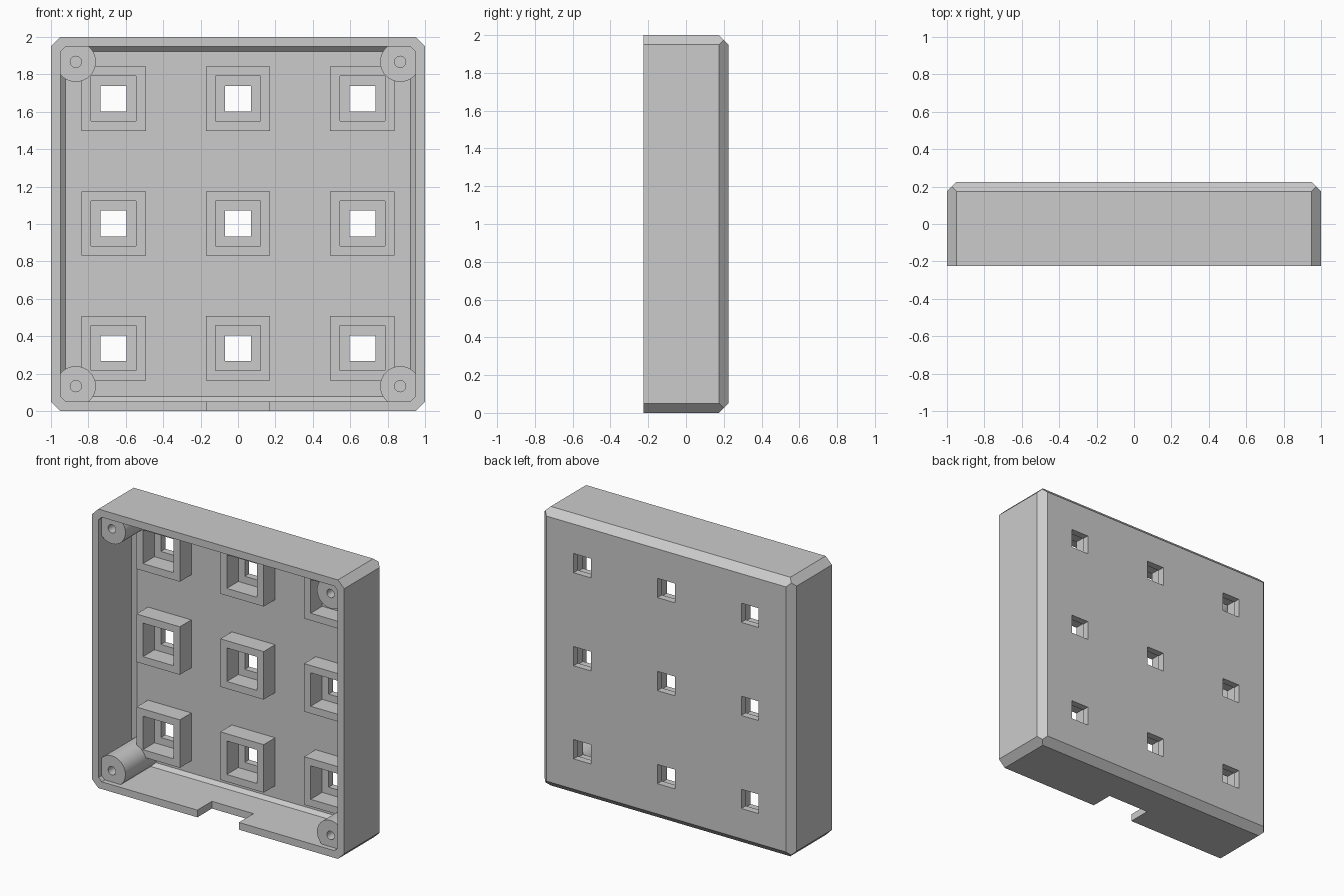
import bpy
import bmesh
from math import pi
from mathutils import Matrix, Vector

cube = bpy.data.objects.get("Cube")
if cube:
    bpy.data.objects.remove(cube, do_unlink=True)

FRONT, BACK, FLOOR = -0.225, 0.225, 0.175
MID = 1.0  # height of the case centre

grey = bpy.data.materials.new("plain_grey")
grey.use_nodes = True
colour = (0.6, 0.6, 0.6, 1)
grey.diffuse_color = colour
grey.node_tree.nodes["Principled BSDF"].inputs["Base Color"].default_value = colour


def finish(bm, name):
    bmesh.ops.recalc_face_normals(bm, faces=bm.faces)
    mesh = bpy.data.meshes.new(name)
    bm.to_mesh(mesh)
    bm.free()
    mesh.materials.append(grey)
    obj = bpy.data.objects.new(name, mesh)
    bpy.context.collection.objects.link(obj)
    return obj


def add_box(bm, x, z, half_x, half_z, y0, y1):
    matrix = Matrix.Translation((x, (y0 + y1) / 2, z)) @ Matrix.Diagonal(
        (2 * half_x, y1 - y0, 2 * half_z, 1))
    bmesh.ops.create_cube(bm, size=1, matrix=matrix)


def add_cylinder(bm, x, z, radius, y0, y1, sides):
    matrix = Matrix.Translation((x, (y0 + y1) / 2, z)) @ Matrix.Rotation(pi / 2, 4, "X")
    bmesh.ops.create_cone(bm, cap_ends=True, segments=sides, radius1=radius,
                          radius2=radius, depth=y1 - y0, matrix=matrix)


def chamfered_block(name, half, y0, y1, cut):
    """Box with its four long edges and its back edges planed off at 45 degrees."""
    bm = bmesh.new()
    add_box(bm, 0, MID, half, half, y0, y1)
    planes = []
    for s in (-1, 1):
        planes += [(s, 0, 1), (s, 0, -1), (s, 1, 0), (0, 1, s)]
    for n in planes:
        corner = Vector((n[0] * half, n[1] * y1, MID + n[2] * half))
        normal = Vector(n)
        result = bmesh.ops.bisect_plane(
            bm, geom=bm.verts[:] + bm.edges[:] + bm.faces[:],
            plane_co=corner - normal * cut / 2, plane_no=normal, clear_outer=True)
        rim = [e for e in result["geom_cut"] if isinstance(e, bmesh.types.BMEdge)]
        bmesh.ops.edgenet_fill(bm, edges=rim)
    return finish(bm, name)


def combine(target, tool, operation):
    mod = target.modifiers.new(operation.lower(), "BOOLEAN")
    mod.object, mod.operation, mod.solver = tool, operation, "EXACT"
    bpy.context.view_layer.objects.active = target
    bpy.ops.object.modifier_apply(modifier=mod.name)
    bpy.data.objects.remove(tool, do_unlink=True)


# Open-fronted shell
case = chamfered_block("case", 1.0, FRONT, BACK, 0.05)
combine(case, chamfered_block("cavity", 0.948, FRONT - 0.1, FLOOR, 0.025), "DIFFERENCE")

# Nine square sockets and four corner screw posts
sockets = [(i * 0.665, MID + 0.003 + k * 0.667) for i in (-1, 0, 1) for k in (-1, 0, 1)]
corners = [(i * 0.867, MID + k * 0.867) for i in (-1, 1) for k in (-1, 1)]

frames = bmesh.new()
for x, z in sockets:
    add_box(frames, x, z, 0.172, 0.172, 0.045, 0.2)
combine(case, finish(frames, "socket_frames"), "UNION")

posts = bmesh.new()
for x, z in corners:
    add_cylinder(posts, x, z, 0.107, FRONT + 0.035, 0.19, 64)
combine(case, finish(posts, "screw_posts"), "UNION")

# Socket pockets, window holes, screw holes and cable notch
pockets = bmesh.new()
for x, z in sockets:
    add_box(pockets, x, z, 0.12, 0.12, 0, FLOOR)
combine(case, finish(pockets, "pockets"), "DIFFERENCE")

holes = bmesh.new()
for x, z in sockets:
    add_box(holes, x, z, 0.069, 0.069, 0.1, 0.3)
for x, z in corners:
    add_cylinder(holes, x, z, 0.03, -0.3, 0.1, 32)
add_box(holes, 0, 0, 0.165, 0.065, -0.3, -0.06)
combine(case, finish(holes, "holes"), "DIFFERENCE")

# Keep flat faces crisp and round posts smooth
bpy.ops.object.select_all(action="DESELECT")
case.select_set(True)
bpy.context.view_layer.objects.active = case
bpy.ops.object.shade_smooth_by_angle(angle=pi / 6)
